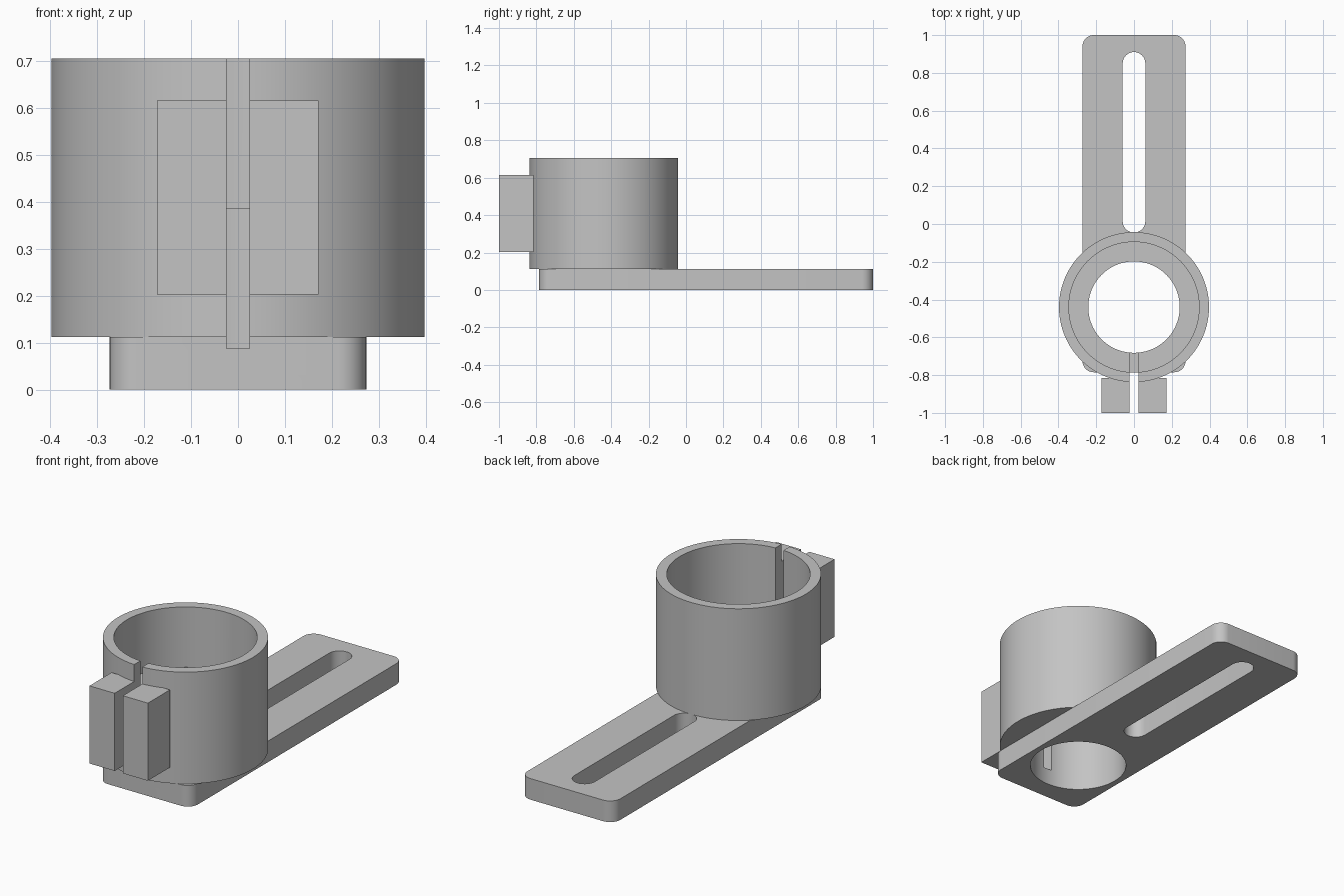
import bpy
import bmesh
import math
from mathutils import Matrix

cube = bpy.data.objects.get("Cube")
if cube:
    bpy.data.objects.remove(cube, do_unlink=True)

grey = bpy.data.materials.new("plain grey")
grey.use_nodes = True
grey.diffuse_color = (0.55, 0.55, 0.55, 1)
grey.node_tree.nodes["Principled BSDF"].inputs["Base Color"].default_value = (0.55, 0.55, 0.55, 1)

RING_Y = -0.44      # centre of the clamp ring
PLATE_TOP = 0.112
BOLT_Y, BOLT_Z = -0.91, 0.41


def circle(radius, sides, cx=0, cy=0):
    return [(cx + radius * math.cos(math.tau * i / sides),
             cy + radius * math.sin(math.tau * i / sides)) for i in range(sides)]


def rounded_rect(x0, x1, y0, y1, r, steps=10):
    corners = [(x1 - r, y1 - r), (x0 + r, y1 - r), (x0 + r, y0 + r), (x1 - r, y0 + r)]
    pts = []
    for quarter, (cx, cy) in enumerate(corners):
        for i in range(steps + 1):
            a = math.pi / 2 * (quarter + i / steps)
            pts.append((cx + r * math.cos(a), cy + r * math.sin(a)))
    return pts


def prism(name, outline, low, high, along_x=False):
    """Extrude an xy outline along z, or a yz outline along x."""
    bm = bmesh.new()
    face = bm.faces.new([bm.verts.new((u, v, low)) for u, v in outline])
    top = bmesh.ops.extrude_face_region(bm, geom=[face])["geom"]
    bmesh.ops.translate(bm, vec=(0, 0, high - low),
                        verts=[g for g in top if isinstance(g, bmesh.types.BMVert)])
    if along_x:
        bm.transform(Matrix(((0, 0, 1, 0), (1, 0, 0, 0), (0, 1, 0, 0), (0, 0, 0, 1))))
    bmesh.ops.recalc_face_normals(bm, faces=bm.faces)
    mesh = bpy.data.meshes.new(name)
    bm.to_mesh(mesh)
    bm.free()
    mesh.materials.append(grey)
    obj = bpy.data.objects.new(name, mesh)
    bpy.context.collection.objects.link(obj)
    return obj


def box(name, x0, x1, y0, y1, z0, z1):
    return prism(name, [(x0, y0), (x1, y0), (x1, y1), (x0, y1)], z0, z1)


def select(obj):
    bpy.ops.object.select_all(action="DESELECT")
    obj.select_set(True)
    bpy.context.view_layer.objects.active = obj


def cut(obj, *cutters):
    select(obj)
    for cutter in cutters:
        mod = obj.modifiers.new("cut", "BOOLEAN")
        mod.operation = "DIFFERENCE"
        mod.solver = "EXACT"
        mod.object = cutter
        bpy.ops.object.modifier_apply(modifier=mod.name)
    bpy.ops.object.shade_smooth_by_angle(angle=math.radians(30))


# Cutters
bore = prism("bore_cutter", circle(0.242, 96, 0, RING_Y), -0.1, 0.9)
seat = prism("seat_cutter", circle(0.345, 96, 0, RING_Y), 0.385, 0.9)
slit = box("slit_cutter", -0.024, 0.024, -1.1, -0.5, 0.088, 0.9)
slot = prism("slot_cutter", rounded_rect(-0.06, 0.06, -0.045, 0.91, 0.0599), -0.1, 0.3)
bolt = prism("bolt_cutter", circle(0.05, 32, BOLT_Y, BOLT_Z), -0.3, 0.3, True)
nut = prism("nut_cutter", circle(0.094, 6, BOLT_Y, BOLT_Z), 0.095, 0.3, True)

# Slotted base plate
plate = prism("base_plate", rounded_rect(-0.273, 0.273, -0.785, 1.0, 0.06), 0, PLATE_TOP)
cut(plate, bore, slit, slot)

# Split ring with a wider seat above an inner ledge
ring = prism("clamp_ring", circle(0.397, 128, 0, RING_Y), PLATE_TOP, 0.705)
cut(ring, bore, seat, slit)

# Clamp lugs, the left one with a hexagonal nut pocket
right_lug = box("right_lug", -0.172, -0.024, -1.0, -0.815, 0.203, 0.615)
cut(right_lug, bolt)
left_lug = box("left_lug", 0.024, 0.171, -1.0, -0.815, 0.203, 0.615)
cut(left_lug, bolt, nut)

for cutter in (bore, seat, slit, slot, bolt, nut):
    bpy.data.objects.remove(cutter, do_unlink=True)
